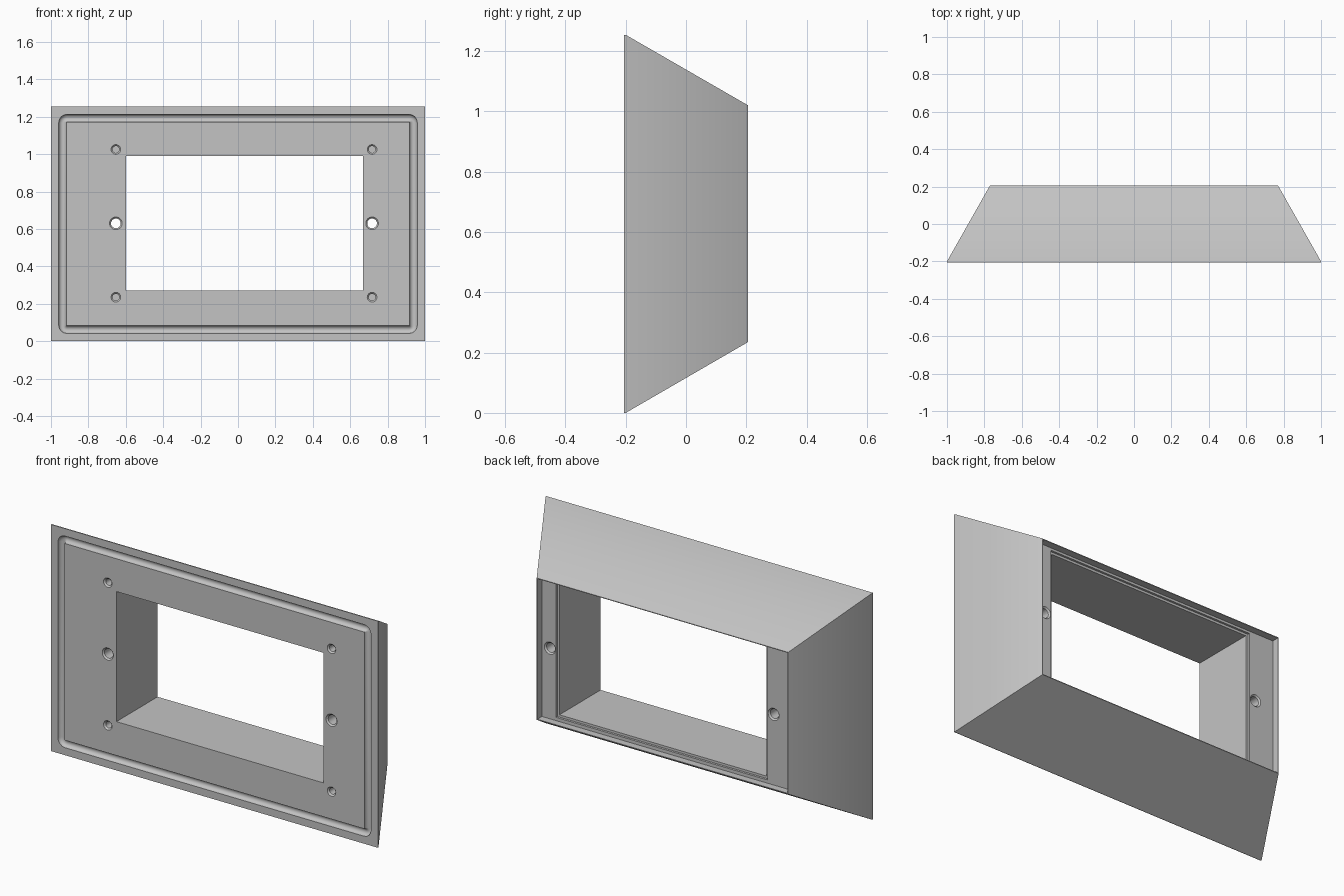
import bpy
import bmesh
from math import sin, cos, pi, tau

default = bpy.data.objects.get("Cube")
if default:
    bpy.data.objects.remove(default, do_unlink=True)

FRONT, BACK = -0.206, 0.206
FLOOR = 0.166          # floor of the shallow rear recess
MID_Z = 0.627

grey = bpy.data.materials.new("plain grey")
grey.use_nodes = True
COLOUR = (0.55, 0.55, 0.55, 1)
grey.diffuse_color = COLOUR
grey.node_tree.nodes["Principled BSDF"].inputs["Base Color"].default_value = COLOUR


def rect(x0, x1, z0, z1, y):
    return [(x0, y, z0), (x1, y, z0), (x1, y, z1), (x0, y, z1)]


def circle(x, z, r, y, n=32):
    return [(x + r * cos(tau * i / n), y, z + r * sin(tau * i / n)) for i in range(n)]


def loft(name, rings, closed=False):
    """Skin a list of equal rings; cap the ends unless the loft closes on itself."""
    bm = bmesh.new()
    loops = [[bm.verts.new(p) for p in ring] for ring in rings]
    pairs = list(zip(loops, loops[1:]))
    if closed:
        pairs.append((loops[-1], loops[0]))
    else:
        bm.faces.new(loops[0])
        bm.faces.new(loops[-1])
    for a, b in pairs:
        for i in range(len(a)):
            j = (i + 1) % len(a)
            bm.faces.new((a[i], a[j], b[j], b[i]))
    bmesh.ops.recalc_face_normals(bm, faces=bm.faces)
    mesh = bpy.data.meshes.new(name)
    bm.to_mesh(mesh)
    bm.free()
    mesh.materials.append(grey)
    obj = bpy.data.objects.new(name, mesh)
    bpy.context.collection.objects.link(obj)
    return obj


def cut(body, cutter):
    cutter.hide_render = True
    mod = body.modifiers.new(cutter.name, "BOOLEAN")
    mod.operation = "DIFFERENCE"
    mod.solver = "EXACT"
    mod.object = cutter
    bpy.context.view_layer.objects.active = body
    bpy.ops.object.modifier_apply(modifier=mod.name)
    bpy.data.objects.remove(cutter, do_unlink=True)


def groove_rings(half_x, half_z, corner, r, sides=16, steps=5):
    """Round section swept along a rectangle with rounded corners."""
    rings = []
    for k, (sx, sz) in enumerate([(1, 1), (-1, 1), (-1, -1), (1, -1)]):
        for s in range(steps):
            a = (k + s / (steps - 1)) * pi / 2
            ring = []
            for i in range(sides):
                t = tau * (i + 0.5) / sides
                d = corner + r * cos(t)
                ring.append((sx * (half_x - corner) + d * cos(a),
                             FRONT + r * sin(t),
                             MID_Z + sz * (half_z - corner) + d * sin(a)))
            rings.append(ring)
    return rings


# Tapered frame body with a thin straight lip at the front
body = loft("tapered_frame", [
    rect(-1, 1, 0, 1.254, FRONT),
    rect(-1, 1, 0, 1.254, FRONT + 0.006),
    rect(-0.77, 0.77, 0.235, 1.02, BACK)])

# Rear recess, shallow step around the opening, and the opening itself
cut(body, loft("rear_recess", [rect(-0.766, 0.766, 0.239, 1.016, y) for y in (FLOOR, 0.3)]))
cut(body, loft("opening_step", [rect(-0.615, 0.68, 0.257, 1.003, y) for y in (FLOOR - 0.012, 0.3)]))
cut(body, loft("opening", [rect(-0.6, 0.667, 0.27, 0.99, y) for y in (-0.3, 0.3)]))

# Seal groove around the front face
cut(body, loft("seal_groove", groove_rings(0.938, 0.565, 0.023, 0.021), closed=True))

# Chamfered screw holes: blind in the corners, through at mid height
for x in (-0.653, 0.717):
    for z in (0.235, 1.025):
        cut(body, loft("corner_hole", [
            circle(x, z, r, y) for r, y in
            ((0.026, FRONT - 0.01), (0.026, FRONT), (0.018, FRONT + 0.008), (0.018, FRONT + 0.15))]))
    cut(body, loft("through_hole", [
        circle(x, 0.63, r, y) for r, y in
        ((0.034, FRONT - 0.01), (0.034, FRONT), (0.026, FRONT + 0.008),
         (0.026, FLOOR - 0.008), (0.034, FLOOR), (0.034, FLOOR + 0.01))]))

# Smooth the round cuts while keeping the flat faces crisp
bpy.ops.object.select_all(action="DESELECT")
body.select_set(True)
bpy.context.view_layer.objects.active = body
bpy.ops.object.shade_smooth_by_angle(angle=pi / 6)
